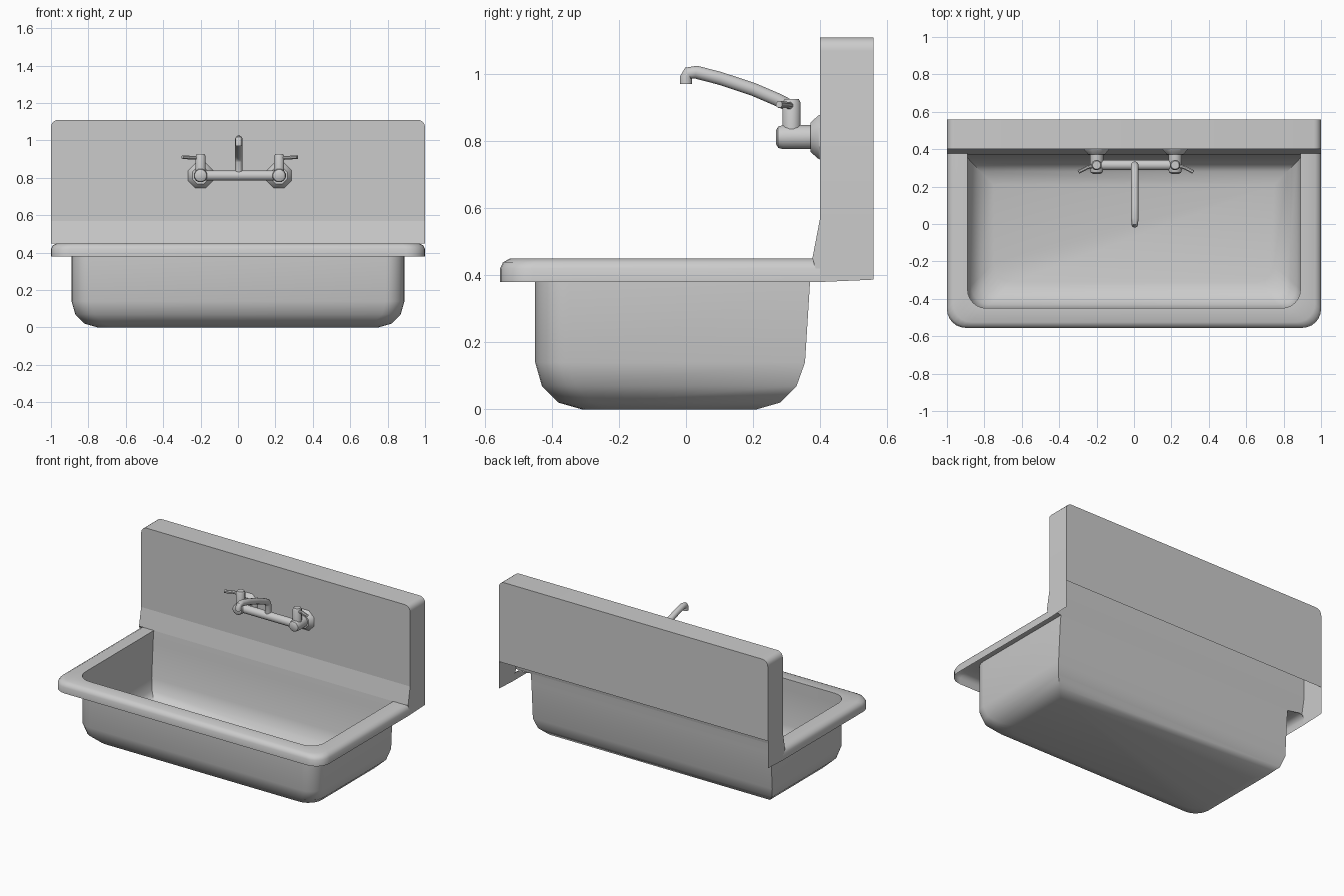
import bpy, math
from mathutils import Vector

if "Cube" in bpy.data.objects:
    bpy.data.objects.remove(bpy.data.objects["Cube"])


def make(name, verts, faces, angle=40):
    me = bpy.data.meshes.new(name)
    me.from_pydata([tuple(v) for v in verts], [], faces)
    ob = bpy.data.objects.new(name, me)
    bpy.context.collection.objects.link(ob)
    bpy.ops.object.select_all(action='DESELECT')
    ob.select_set(True)
    bpy.context.view_layer.objects.active = ob
    bpy.ops.object.shade_smooth_by_angle(angle=math.radians(angle))
    return ob


def u_outline(xh, yf, yb, r, z, n=6):
    """Plan outline: square at the back, rounded at the two front corners."""
    right = [(xh, yb)]
    for i in range(n + 1):
        a = math.pi / 2 * i / n
        right.append((xh - r + r * math.cos(a), yf + r - r * math.sin(a)))
    return [(x, y, z) for x, y in right] + [(-x, y, z) for x, y in reversed(right)]


def loft(name, rings, closed, cap=False):
    n = len(rings[0])
    verts = [p for ring in rings for p in ring]
    faces = []
    for j in range(len(rings) - 1):
        for i in range(n if closed else n - 1):
            k = (i + 1) % n
            faces.append((j * n + i, (j + 1) * n + i, (j + 1) * n + k, j * n + k))
    if cap:
        faces.append(tuple(range(len(verts) - 1, len(verts) - n - 1, -1)))
    return make(name, verts, faces)


def tube(name, path, radii, n=12):
    """Round section swept along a path with a radius at each point."""
    pts = [Vector(p) for p in path]
    ref = Vector((1, 0, 0)) if abs((pts[-1] - pts[0]).x) < 0.01 else Vector((0, 0, 1))
    verts, faces = [], []
    for j, p in enumerate(pts):
        t = (pts[min(j + 1, len(pts) - 1)] - pts[max(j - 1, 0)]).normalized()
        u = (ref - t * ref.dot(t)).normalized()
        v = t.cross(u)
        for i in range(n):
            a = 2 * math.pi * (i + 0.5) / n
            verts.append(p + radii[j] * (math.cos(a) * u + math.sin(a) * v))
    for j in range(len(pts) - 1):
        for i in range(n):
            k = (i + 1) % n
            faces.append((j * n + i, j * n + k, (j + 1) * n + k, (j + 1) * n + i))
    faces.append(tuple(range(n - 1, -1, -1)))
    faces.append(tuple(range(len(verts) - n, len(verts))))
    return make(name, verts, faces)


# Basin: thin sheet, (inset, z, back y)
basin = [(0, .45, .377), (0, .38, .37), (0, .14, .355), (.02, .07, .33),
         (.07, .02, .28), (.14, 0, .21)]
loft("basin", [u_outline(.89 - d, -.45 + d, yb, .1, z) for d, z, yb in basin], True, True)

# Rolled rim: thin sheet around three sides, (half width, front y, back y, radius, z)
rim = [(1, -.555, .4, .1, .38), (1, -.555, .4, .1, .42), (.99, -.546, .4, .1, .439),
       (.968, -.525, .4, .1, .45), (.89, -.45, .377, .1, .45)]
loft("rim", [u_outline(*a) for a in rim], False)

# Backsplash: rounded top corners, sloped foot, open below the back panel
half = [(1, .57)]
R = .04
for i in range(6):
    a = math.pi / 2 * i / 5
    half.append((1 - R + R * math.cos(a), 1.11 - R + R * math.sin(a)))
outline = half + [(-x, z) for x, z in reversed(half)]
n = len(outline)
verts = [(x, .4, z) for x, z in outline] + [(x, .56, z) for x, z in outline]
faces = [tuple(range(n - 1, -1, -1)), tuple(range(n, 2 * n))]
faces += [(i, i + 1, n + i + 1, n + i) for i in range(n - 1)]
b = len(verts)
for s in (1, -1):
    verts += [(s, .377, .45), (s, .4, .38), (s, .56, .387)]
faces += [(0, n - 1, b + 3, b),
          (0, n, b + 2, b + 1, b),
          (n - 1, b + 3, b + 4, b + 5, 2 * n - 1)]
make("backsplash", verts, faces)

# Tap: valves, flanges and levers either side of the centre
CX, Y, Z = .01, .315, .812
for s, side in ((-1, "left"), (1, "right")):
    x = CX + s * .21
    tube(side + "_flange", [(x, .402, Z), (x, .395, Z), (x, .372, Z)],
         [.073, .07, .048], 8)
    tube(side + "_valve_body", [(x, .385, Z), (x, .29, Z), (x, .275, Z), (x, .268, Z)],
         [.037, .037, .033, .02])
    tube(side + "_valve_stem", [(x, Y, Z), (x, Y, .915), (x, Y, .926)], [.028, .028, .022])
    tube(side + "_lever", [(x, Y, .905), (x + s * .05, .302, .908), (x + s * .097, .278, .91)],
         [.012, .01, .011], 8)
tube("cross_bar", [(CX - .21, Y, Z), (CX + .21, Y, Z)], [.028, .028])

# Spout rising from the bar and reaching forward
spout = [(Y, Z), (Y, .885), (.305, .908), (.27, .925), (.2, .955), (.1, .988),
         (.03, 1.006), (.006, 1.003), (0, .99), (0, .97)]
tube("spout", [(.004, y, z) for y, z in spout], [.02] * 7 + [.019] * 3)
